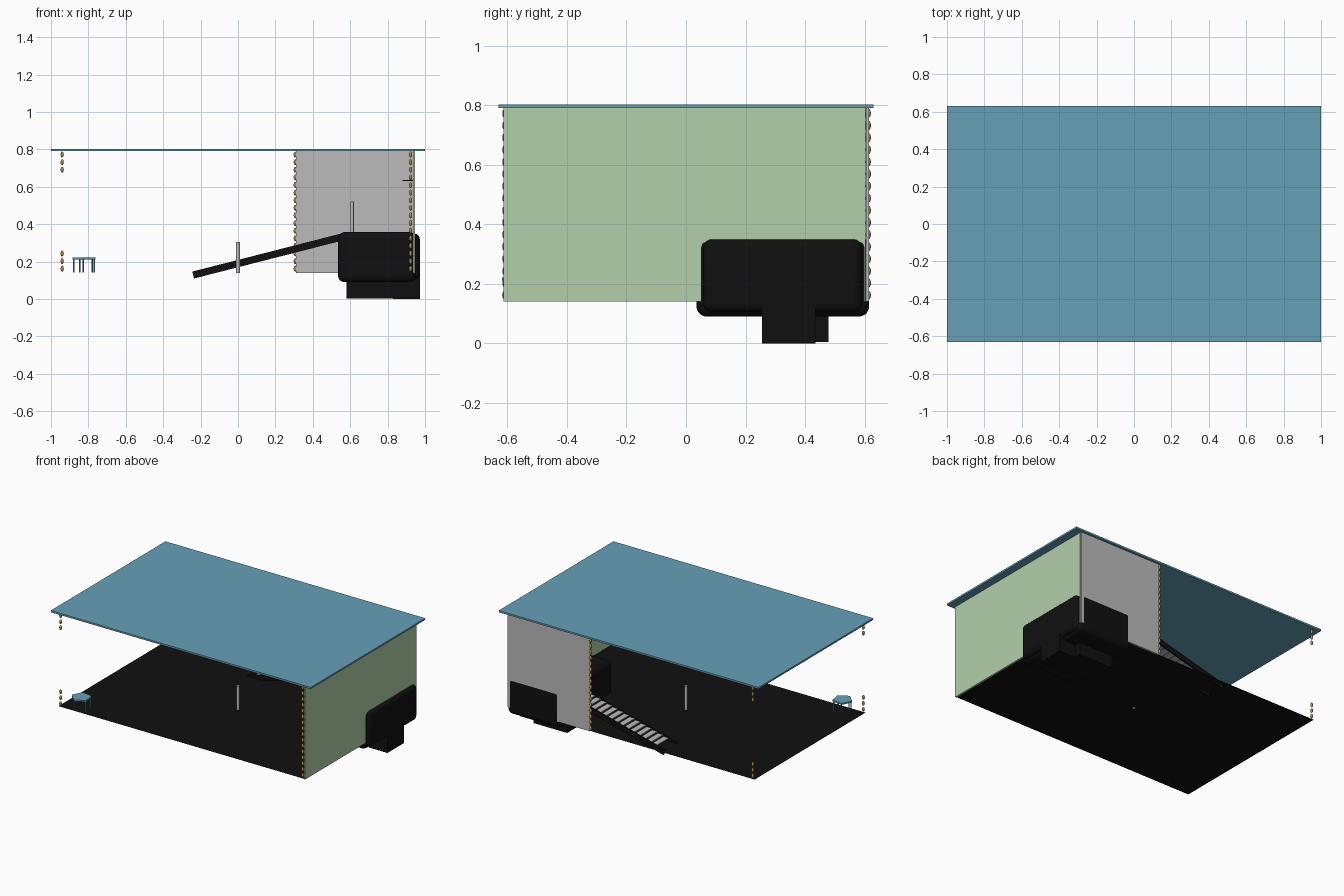
import bpy, math
from mathutils import Vector

if "Cube" in bpy.data.objects:
    bpy.data.objects.remove(bpy.data.objects["Cube"])


def mat(name, rgb):
    m = bpy.data.materials.new(name)
    m.diffuse_color = (*rgb, 1)
    m.use_nodes = True
    m.node_tree.nodes["Principled BSDF"].inputs["Base Color"].default_value = m.diffuse_color
    return m


BLUE = mat("blue", (0.13, 0.35, 0.47))
GREEN = mat("pale green", (0.45, 0.63, 0.40))
GRAY = mat("gray", (0.50, 0.50, 0.50))
BLACK = mat("black", (0.005, 0.005, 0.005))
GOLD = mat("gold brown", (0.42, 0.24, 0.08))


def finish(name, m):
    ob = bpy.context.object
    ob.name = name
    ob.data.materials.append(m)
    return ob


def box(name, m, x, y, z, bevel=0.0):
    """Box from min/max pairs, optionally with rounded edges."""
    bpy.ops.mesh.primitive_cube_add(size=1)
    ob = finish(name, m)
    lo, hi = Vector((x[0], y[0], z[0])), Vector((x[1], y[1], z[1]))
    for v in ob.data.vertices:
        v.co = [lo[i] + (v.co[i] + 0.5) * (hi[i] - lo[i]) for i in range(3)]
    if bevel:
        b = ob.modifiers.new("round", 'BEVEL')
        b.width, b.segments = bevel, 5
        bpy.ops.object.shade_smooth_by_angle(angle=math.radians(35))
    return ob


def pole(name, m, x, y, z0, z1, r, sides=16):
    bpy.ops.mesh.primitive_cylinder_add(vertices=sides, radius=r, depth=z1 - z0,
                                        location=(x, y, (z0 + z1) / 2))
    ob = finish(name, m)
    bpy.ops.object.shade_smooth_by_angle(angle=math.radians(40))
    return ob


# Roof slab, floor sheet and the two walls
box("roof", BLUE, (-1, 1), (-0.63, 0.63), (0.79, 0.802))
bpy.ops.mesh.primitive_plane_add(size=1, location=(-0.005, 0, 0.141))
floor = finish("floor", BLACK)
floor.scale = (1.9, 1.22, 1)
box("side_wall", GREEN, (0.936, 0.946), (-0.612, 0.603), (0.14, 0.79))
box("back_wall", GRAY, (0.31, 0.945), (0.604, 0.614), (0.14, 0.79))


# Columns of small beads at the corners and wall ends
def beads(name, x, y, heights):
    for i, z in enumerate(heights):
        bpy.ops.mesh.primitive_uv_sphere_add(segments=10, ring_count=6, radius=1,
                                             location=(x, y, z))
        ob = finish(f"{name}_{i}", GOLD)
        ob.scale = (0.009, 0.009, 0.016)
        bpy.ops.object.shade_smooth_by_angle(angle=math.radians(60))


full = [0.162 + 0.0407 * i for i in range(16)]
for side, y in (("front", -0.608), ("back", 0.608)):
    beads(f"left_{side}_beads", -0.94, y, full[:3] + full[-3:])
beads("right_front_beads", 0.923, -0.608, full)
beads("wall_end_beads", 0.306, 0.612, full)

# Raised rounded platform with its outer bulge and the pedestal underneath
box("platform", BLACK, (0.535, 0.952), (0.035, 0.615), (0.09, 0.358), 0.035)
box("platform_outer", BLACK, (0.75, 0.972), (0.057, 0.592), (0.105, 0.35), 0.03)
box("pedestal", BLACK, (0.83, 0.972), (0.255, 0.435), (0.0, 0.2))
box("pedestal_inner", BLACK, (0.58, 0.84), (0.255, 0.478), (0.004, 0.2))

# Staircase: two sloping side rails with treads between them
start, end = Vector((-0.24, 0, 0.128)), Vector((0.55, 0, 0.33))
run = end - start
angle = -math.atan2(run.z, run.x)
for name, y in (("front_stringer", 0.445), ("back_stringer", 0.58)):
    half = run.length / 2
    rail = box(name, BLACK, (-half, half), (-0.005, 0.005), (-0.019, 0.019))
    rail.location = (start + end) / 2 + Vector((0, y, 0))
    rail.rotation_euler.y = angle
for i in range(16):
    p = start + run * (0.1 + 0.055 * i)
    box(f"tread_{i}", GRAY, (p.x - 0.02, p.x + 0.02), (0.45, 0.576),
        (p.z + 0.007, p.z + 0.014))

# Gray posts, one in the middle of the floor and one on the platform
pole("floor_post", GRAY, 0, 0, 0.14, 0.306, 0.011)
pole("platform_post", GRAY, 0.61, 0.32, 0.35, 0.52, 0.009)

# Thin wall shelf
box("wall_shelf", BLACK, (0.88, 0.94), (0.25, 0.4), (0.632, 0.637))

# Five-sided table with a leg at each corner
cx, cy, r = -0.82, -0.552, 0.066
top = pole("table_top", BLUE, cx, cy, 0.211, 0.221, r, 5)
top.rotation_euler.z = math.radians(-26 - 90)
for k in range(5):
    a = math.radians(-26 + 72 * k)
    pole(f"table_leg_{k}", BLUE, cx + 0.058 * math.cos(a), cy + 0.058 * math.sin(a),
         0.141, 0.212, 0.004, 8)
